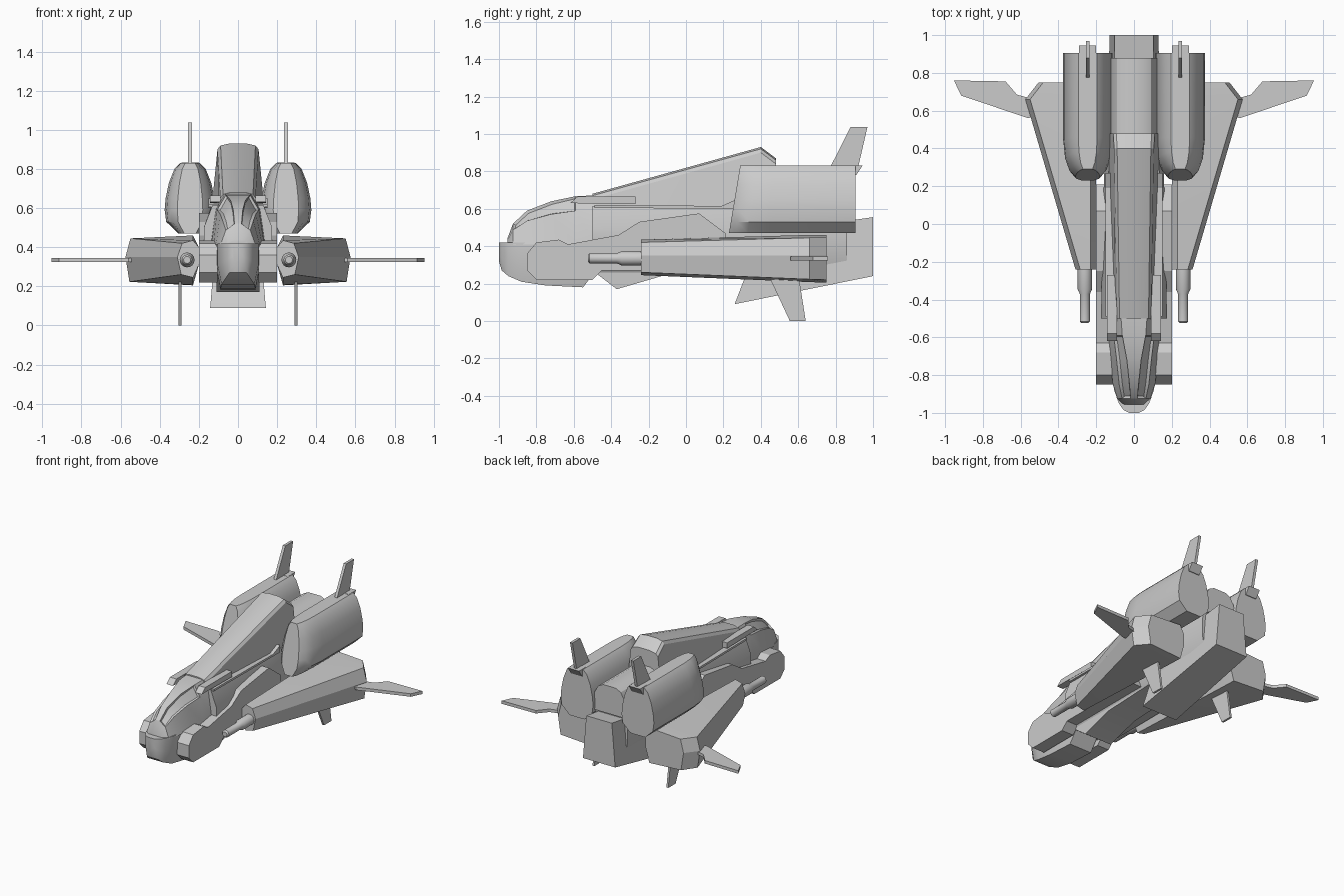
import bpy, bmesh, math
from mathutils import Vector

if "Cube" in bpy.data.objects:
    bpy.data.objects.remove(bpy.data.objects["Cube"], do_unlink=True)

grey = bpy.data.materials.new("hull grey")
grey.use_nodes = True
COL = (0.6, 0.6, 0.6, 1)
grey.diffuse_color = COL
grey.node_tree.nodes["Principled BSDF"].inputs["Base Color"].default_value = COL


def finish(name, bm, mirror=False, angle=30):
    bmesh.ops.recalc_face_normals(bm, faces=bm.faces)
    me = bpy.data.meshes.new(name)
    bm.to_mesh(me)
    bm.free()
    me.materials.append(grey)
    ob = bpy.data.objects.new(name, me)
    bpy.context.collection.objects.link(ob)
    bpy.ops.object.select_all(action='DESELECT')
    ob.select_set(True)
    bpy.context.view_layer.objects.active = ob
    bpy.ops.object.shade_smooth_by_angle(angle=math.radians(angle))
    if mirror:
        mod = ob.modifiers.new("mirror", 'MIRROR')
        mod.use_mirror_merge = False
    return ob


def loft_bm(rings):
    """Skin a row of equal-length rings and cap both ends."""
    bm = bmesh.new()
    vs = [[bm.verts.new(p) for p in r] for r in rings]
    n = len(vs[0])
    for a, b in zip(vs, vs[1:]):
        for i in range(n):
            j = (i + 1) % n
            bm.faces.new((a[i], a[j], b[j], b[i]))
    bm.faces.new(vs[0])
    bm.faces.new(vs[-1])
    return bm


def loft(name, rings, mirror=False, angle=30):
    return finish(name, loft_bm(rings), mirror, angle)


def sym(y, half):
    """Full ring at y from right-hand (x, z) points, top to bottom."""
    return [(x, y, z) for x, z in half] + [(-x, y, z) for x, z in reversed(half)]


def side_prism(name, pts, x0, x1, mirror=True):
    """Side profile in (y, z) extruded across x."""
    return loft(name, [[(x, y, z) for y, z in pts] for x in (x0, x1)], mirror, 20)


# Chin of the nose: (y, half width, bottom)
chin = [(-1, .025, .32), (-.985, .055, .27), (-.95, .08, .24), (-.88, .105, .21),
        (-.75, .112, .19), (-.55, .112, .18), (-.49, .112, .26)]
loft("nose_chin", [sym(y, [(w, .42), (w, .3 + (b - .18) * .4), (w * .8, b)])
                   for y, w, b in chin])

# Canopy: (y, base half width, ridge half width, top), with sunken side panes
cab = [(-.955, .06, .015, .44), (-.925, .09, .018, .52), (-.85, .112, .024, .59),
       (-.72, .125, .038, .64), (-.59, .135, .062, .667), (-.48, .14, .07, .672)]
bm = loft_bm([sym(y, [(r, t), (r + (w - r) * .62, t - (t - .41) * .3), (w, .41)])
              for y, w, r, t in cab])
bmesh.ops.recalc_face_normals(bm, faces=bm.faces)
panes = [f for f in bm.faces if -.93 < f.calc_center_median().y < -.6
         and f.normal.z > .3 and abs(f.calc_center_median().x) > .02]
bmesh.ops.inset_region(bm, faces=panes, thickness=.012, depth=-.012)
finish("cockpit_canopy", bm, angle=25)

# Main hull and sloping spine
hull = [(-.5, .13, .175), (.2, .135, .16), (.5, .13, .15), (.86, .12, .13)]
loft("main_hull", [sym(y, [(t, .615), (m, .5), (m, .36), (.11, .26)]) for y, t, m in hull])
spine = [(-.5, .09, .1, .68), (.4, .105, .135, .93), (.48, .11, .135, .87)]
loft("spine", [sym(y, [(w * .4, t), (w * .85, t - .01), (w, t - .03), (b, .6)])
               for y, w, b, t in spine])
loft("rear_spine", [sym(y, [(.05, .75), (.09, .73), (.12, .68), (.13, .55)])
                    for y in (.46, .88)])

# Belly keel
side_prism("belly_keel", [(-.5, .27), (-.37, .17), (-.13, .24), (.35, .26), (.35, .36),
                          (-.5, .36)], -.11, .11, False)

# Tail block, narrower towards its top
tail = [(.26, .09), (1, .24), (1, .555), (.62, .5), (.31, .22)]
loft("tail_block", [[(s * (.15 - .085 * z), y, z) for y, z in tail] for s in (-1, 1)])

# Side cheeks, upper trims and shoulder rails
side_prism("cheek_armour", [(-.85, .27), (-.8, .22), (-.5, .22), (-.45, .27), (.21, .27),
                            (.21, .47), (.07, .575), (-.25, .53), (-.36, .46), (-.63, .41),
                            (-.68, .435), (-.8, .42), (-.85, .36)], .105, .2)
side_prism("shoulder_trim", [(-.62, .63), (-.58, .665), (-.27, .665), (-.27, .625)], .09, .142)
side_prism("hull_rail", [(-.49, .605), (-.49, .62), (.19, .615), (.27, .65), (.27, .6),
                         (.2, .6)], .1, .15)


# Wing pods: hexagonal section swelling towards the back
def pod(y, xo, bottom, top):
    xi = .2
    return [(x, y, z) for x, z in [
        (xi, .31), (xi, .4), (xi + .03, top), (xo - .025, top - .015), (xo, .35),
        (xo - .02, bottom + .015), (xi + .03, bottom)]]


loft("wing_pod", [pod(-.24, .31, .245, .435), pod(.66, .575, .208, .46),
                  pod(.75, .505, .205, .46)], True, 15)

# Guns turned from a (y, radius) profile
gun = [(-.525, .018), (-.515, .027), (-.37, .027), (-.345, .038), (-.22, .038)]
loft("gun", [[(.26 + r * math.cos(a), y, .335 + r * math.sin(a))
              for a in [k * math.tau / 16 for k in range(16)]] for y, r in gun], True)

# Engines: rounded lens section, blunt slanted intake
section = [(.05, .83), (.08, .8), (.108, .73), (.125, .65), (.13, .59), (.122, .53),
           (.06, .47)]
full = section + [(-x, z) for x, z in reversed(section)]


def engine_ring(y, s, lean):
    return [(.245 + x * s, y + lean * (z - .47) / .36, z) for x, z in full]


loft("engine", [engine_ring(.23, .5, .06), engine_ring(.265, .75, .06),
                engine_ring(.33, .92, .05), engine_ring(.44, 1, .02),
                engine_ring(.905, 1, 0)], True)
side_prism("engine_cap", [(.86, .78), (.91, .78), (.945, .832), (.86, .832)], .2, .29)

# Fins above the engines and below the pods
side_prism("upper_fin", [(.77, .82), (.88, 1.037), (.97, 1.037), (.92, .82)], .235, .255)
side_prism("lower_fin", [(.45, .225), (.555, 0), (.64, 0), (.605, .225)], .29, .305)

# Outboard winglets, a flat plan outline
plan = [(.53, .57), (.56, .56), (.915, .68), (.953, .76), (.68, .755), (.62, .685), (.53, .66)]
loft("winglet", [[(x, y, z) for x, y in plan] for z in (.323, .345)], True)
